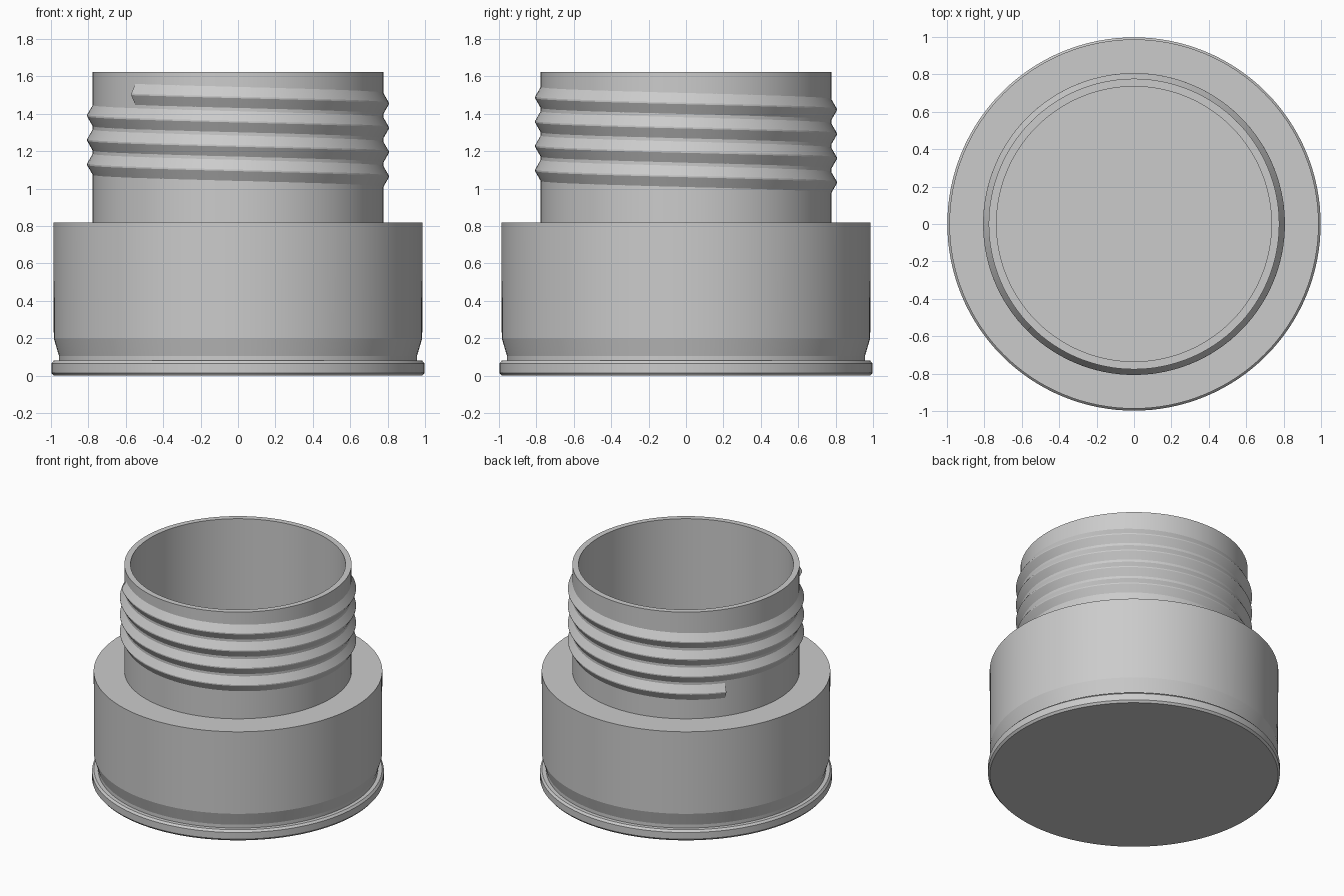
import bpy, bmesh
from math import cos, sin, radians, pi

cube = bpy.data.objects.get("Cube")
if cube:
    bpy.data.objects.remove(cube)

grey = bpy.data.materials.new("plain_grey")
grey.use_nodes = True
grey.diffuse_color = (0.6, 0.6, 0.6, 1)
grey.node_tree.nodes["Principled BSDF"].inputs["Base Color"].default_value = (0.6, 0.6, 0.6, 1)


def finish(name, bm, angle=25):
    bmesh.ops.recalc_face_normals(bm, faces=bm.faces)
    mesh = bpy.data.meshes.new(name)
    bm.to_mesh(mesh)
    bm.free()
    mesh.materials.append(grey)
    obj = bpy.data.objects.new(name, mesh)
    bpy.context.collection.objects.link(obj)
    bpy.ops.object.select_all(action="DESELECT")
    obj.select_set(True)
    bpy.context.view_layer.objects.active = obj
    bpy.ops.object.shade_smooth_by_angle(angle=radians(angle))


def lathe(name, profile, steps=128):
    """Spin (radius, height) points around z, capping both open ends."""
    bm = bmesh.new()
    rings = [[bm.verts.new((r * cos(2 * pi * i / steps), r * sin(2 * pi * i / steps), z))
              for i in range(steps)] for r, z in profile]
    for low, high in zip(rings, rings[1:]):
        for i in range(steps):
            j = (i + 1) % steps
            bm.faces.new((low[i], low[j], high[j], high[i]))
    bm.faces.new(rings[0])
    bm.faces.new(rings[-1])
    finish(name, bm, 12)


def helix_thread(name, section, start, end, z_start, pitch, step=3):
    """Sweep a small cross-section down a helix with blunt ends."""
    bm = bmesh.new()
    count = round((end - start) / step)
    rings = []
    for i in range(count + 1):
        turn = (end - start) * i / count
        a = radians(start + turn)
        z = z_start - pitch * turn / 360
        rings.append([bm.verts.new((r * cos(a), r * sin(a), z + dz)) for r, dz in section])
    n = len(section)
    for a, b in zip(rings, rings[1:]):
        for k in range(n):
            m = (k + 1) % n
            bm.faces.new((a[k], a[m], b[m], b[k]))
    bm.faces.new(rings[0])
    bm.faces.new(rings[-1])
    finish(name, bm)


# Jar: foot flange, groove, tapered body, neck and open bore
lathe("jar_body", [
    (0.985, 0), (0.998, 0.015), (0.998, 0.065), (0.985, 0.08),
    (0.957, 0.08), (0.957, 0.105), (0.985, 0.2), (0.987, 0.82),
    (0.777, 0.82), (0.777, 1.625), (0.735, 1.625), (0.735, 0.08),
])

# Screw thread around the neck
helix_thread("neck_thread", [(0.765, 0.062), (0.776, 0.058), (0.807, 0.004), (0.807, -0.004),
                             (0.776, -0.058), (0.765, -0.062)],
             start=-135, end=1225, z_start=1.504, pitch=0.13)
